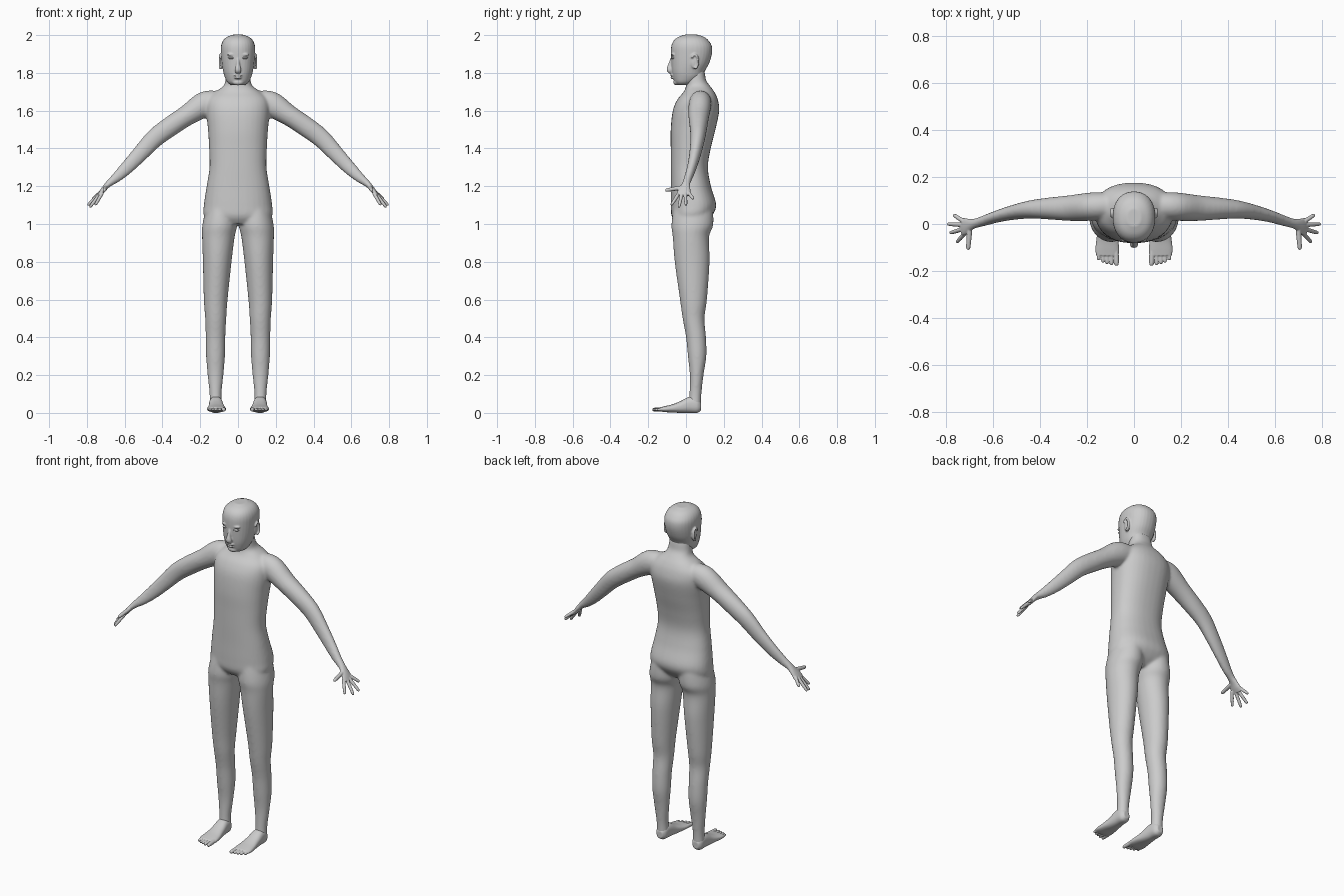
import bpy, bmesh, math
from mathutils import Vector, Matrix

cube = bpy.data.objects.get("Cube")
if cube:
    bpy.data.objects.remove(cube, do_unlink=True)

skin = bpy.data.materials.new("plain grey skin")
skin.use_nodes = True
tone = (0.6, 0.6, 0.6, 1)
skin.diffuse_color = tone
for node in skin.node_tree.nodes:
    if node.type == 'BSDF_PRINCIPLED':
        node.inputs["Base Color"].default_value = tone

X, Y, Z = Vector((1, 0, 0)), Vector((0, 1, 0)), Vector((0, 0, 1))
SIDES = ((1, "left"), (-1, "right"))


def spline(rows, steps=5):
    """Smoothly interpolate rows of numbers."""
    out = []
    last = len(rows) - 1
    for i in range(last):
        a, b, c, d = (rows[min(max(j, 0), last)] for j in (i - 1, i, i + 1, i + 2))
        for k in range(steps):
            t = k / steps
            out.append([q + t / 2 * (r - p + t * (2 * p - 5 * q + 4 * r - s
                        + t * (3 * (q - r) + s - p)))
                        for p, q, r, s in zip(a, b, c, d)])
    return out + [list(rows[-1])]


def tube(bm, rows, ref, axis=None, side=1, power=2.0, n=32):
    """Loft rings; each row is x, y, z, thickness radius, radius along ref."""
    rows = spline(rows)
    rings = []
    for i, (x, y, z, thick, wide) in enumerate(rows):
        before, after = rows[max(i - 1, 0)], rows[min(i + 1, len(rows) - 1)]
        t = axis or (Vector(after[:3]) - Vector(before[:3])).normalized()
        u = (ref - t * ref.dot(t)).normalized()
        v = t.cross(u)
        ring = []
        for k in range(n):
            a = math.tau * k / n
            c, s = math.cos(a), math.sin(a)
            c = math.copysign(abs(c) ** (2 / power), c)
            s = math.copysign(abs(s) ** (2 / power), s)
            p = Vector((x, y, z)) + u * wide * c + v * thick * s
            ring.append(bm.verts.new((p.x * side, p.y, p.z)))
        rings.append(ring)
    for lower, upper in zip(rings, rings[1:]):
        for k in range(n):
            m = (k + 1) % n
            bm.faces.new((lower[k], lower[m], upper[m], upper[k]))
    bm.faces.new(rings[0])
    bm.faces.new(rings[-1])


def column(bm, rows, side=1, power=2.0):
    """Loft level rings; each row is z, centre x, half width, front y, back y."""
    tube(bm, [(cx, (f + b) / 2, z, (b - f) / 2, w) for z, cx, w, f, b in rows],
         X, Z, side, power)


def blob(bm, place, size):
    bmesh.ops.create_uvsphere(bm, u_segments=24, v_segments=16, radius=1,
                              matrix=Matrix.Translation(place) @ Matrix.Diagonal((*size, 1)))


def digit(bm, base, tip, r, ref, side):
    """A finger or toe with a rounded tip."""
    base, tip = Vector(base), Vector(tip)
    rows = [(*base.lerp(tip, f), r * g, r * g)
            for f, g in ((0, 1), (0.5, 0.95), (0.9, 0.8), (1, 0.4))]
    tube(bm, rows, ref, side=side, n=16)


def finish(bm, name, voxel=None, rounds=0):
    """Make an object, fusing its pieces into one soft skin if asked."""
    bmesh.ops.recalc_face_normals(bm, faces=bm.faces[:])
    for face in bm.faces:
        face.smooth = True
    mesh = bpy.data.meshes.new(name)
    bm.to_mesh(mesh)
    bm.free()
    mesh.materials.append(skin)
    ob = bpy.data.objects.new(name, mesh)
    bpy.context.collection.objects.link(ob)
    if voxel:
        fuse = ob.modifiers.new("fuse", 'REMESH')
        fuse.mode = 'VOXEL'
        fuse.voxel_size = voxel
        fuse.use_smooth_shade = True
        soft = ob.modifiers.new("soften", 'SMOOTH')
        soft.factor = 0.5
        soft.iterations = rounds


# Torso, neck, arms and legs
bm = bmesh.new()
column(bm, [(1.0, 0, .12, -.05, .09), (1.04, 0, .178, -.076, .135), (1.1, 0, .181, -.08, .16),
            (1.2, 0, .166, -.08, .132), (1.3, 0, .151, -.081, .116), (1.4, 0, .153, -.081, .131),
            (1.5, 0, .159, -.081, .156), (1.6, 0, .168, -.07, .176), (1.66, 0, .16, -.045, .168),
            (1.7, 0, .12, -.012, .15), (1.73, 0, .078, 0, .128), (1.76, 0, .067, 0, .107),
            (1.8, 0, .062, 0, .1), (1.84, 0, .055, .01, .09)], power=2.3)
for side, word in SIDES:
    tube(bm, [(.08, .08, 1.65, .05, .05), (.17, .075, 1.636, .068, .06),
              (.27, .068, 1.575, .055, .055), (.36, .066, 1.515, .053, .047),
              (.44, .062, 1.455, .05, .039), (.52, .048, 1.37, .043, .031),
              (.59, .03, 1.297, .036, .025), (.645, .012, 1.245, .027, .022),
              (.685, .003, 1.214, .017, .018)], Y, side=side)
    column(bm, [(1.12, .085, .075, -.06, .14), (1.0, .096, .092, -.077, .145),
                (.93, .104, .086, -.07, .122), (.8, .11, .076, -.06, .125),
                (.6, .118, .063, -.032, .111), (.5, .118, .056, -.018, .098),
                (.4, .119, .052, 0, .106), (.3, .119, .05, .01, .108),
                (.2, .119, .042, .02, .093), (.1, .119, .032, .018, .082),
                (.03, .118, .034, .012, .08)], side)
finish(bm, "body", .007, 12)

# Head with nose, lips, chin, brows and ears
bm = bmesh.new()
column(bm, [(1.735, 0, .035, -.045, .02), (1.75, 0, .056, -.06, .05), (1.78, 0, .071, -.07, .088),
            (1.81, 0, .079, -.075, .1), (1.85, 0, .086, -.078, .122), (1.9, 0, .09, -.08, .137),
            (1.94, 0, .09, -.078, .137), (1.968, 0, .081, -.067, .122),
            (1.988, 0, .062, -.045, .1), (2.002, 0, .03, -.01, .065)], power=2.2)
tube(bm, [(0, -.07, 1.885, .008, .008), (0, -.082, 1.845, .012, .01),
          (0, -.088, 1.815, .014, .018), (0, -.076, 1.8, .008, .012)], X)
blob(bm, (0, -.073, 1.787), (.024, .011, .005))
blob(bm, (0, -.071, 1.774), (.02, .012, .006))
blob(bm, (0, -.05, 1.75), (.03, .017, .016))
for side, word in SIDES:
    blob(bm, (side * .034, -.068, 1.897), (.025, .011, .007))
    blob(bm, (side * .085, .042, 1.858), (.008, .018, .035))
    # Curled ear rim
    rim = []
    for k in range(9):
        a = math.radians(150 - 30 * k)
        rim.append((.093, .046 + .018 * math.cos(a), 1.86 + .036 * math.sin(a), .006, .008))
    tube(bm, rim, X, side=side, n=12)
finish(bm, "head", .004, 4)

for side, word in SIDES:
    # Eyes
    bm = bmesh.new()
    blob(bm, (side * .035, -.067, 1.879), (.017, .012, .007))
    finish(bm, word + "_eye")

    # Hands: palm, four fingers and thumb
    bm = bmesh.new()
    tube(bm, [(.645, .012, 1.245, .025, .021), (.68, .002, 1.217, .018, .02),
              (.703, -.004, 1.194, .014, .027), (.722, -.01, 1.17, .012, .036),
              (.736, -.013, 1.152, .009, .035)], Y, side=side)
    for base, tip in (((.718, -.036, 1.165), (.756, -.078, 1.1)),
                      ((.73, -.022, 1.16), (.785, -.038, 1.088)),
                      ((.733, -.004, 1.16), (.796, 0, 1.099)),
                      ((.728, .012, 1.168), (.77, .039, 1.133))):
        digit(bm, base, tip, .0095, Y, side)
    digit(bm, (.7, -.012, 1.195), (.708, -.11, 1.178), .0115, X, side)
    finish(bm, word + "_hand", .003, 3)

    # Feet: sole, instep and five toes
    bm = bmesh.new()
    tube(bm, [(.118, .08, .034, .02, .018), (.118, .06, .04, .04, .032),
              (.117, .02, .043, .043, .036), (.115, -.03, .031, .031, .041),
              (.114, -.07, .024, .022, .047), (.114, -.11, .02, .016, .051),
              (.114, -.135, .019, .011, .047)], X, -Y, side, 2.4)
    for x, y, r in ((.074, -.178, .012), (.096, -.176, .0095), (.115, -.171, .009),
                    (.133, -.165, .009), (.152, -.154, .009)):
        digit(bm, (x * .9 + .011, -.1, .02), (x, y, .017), r, X, side)
    finish(bm, word + "_foot", .003, 3)
